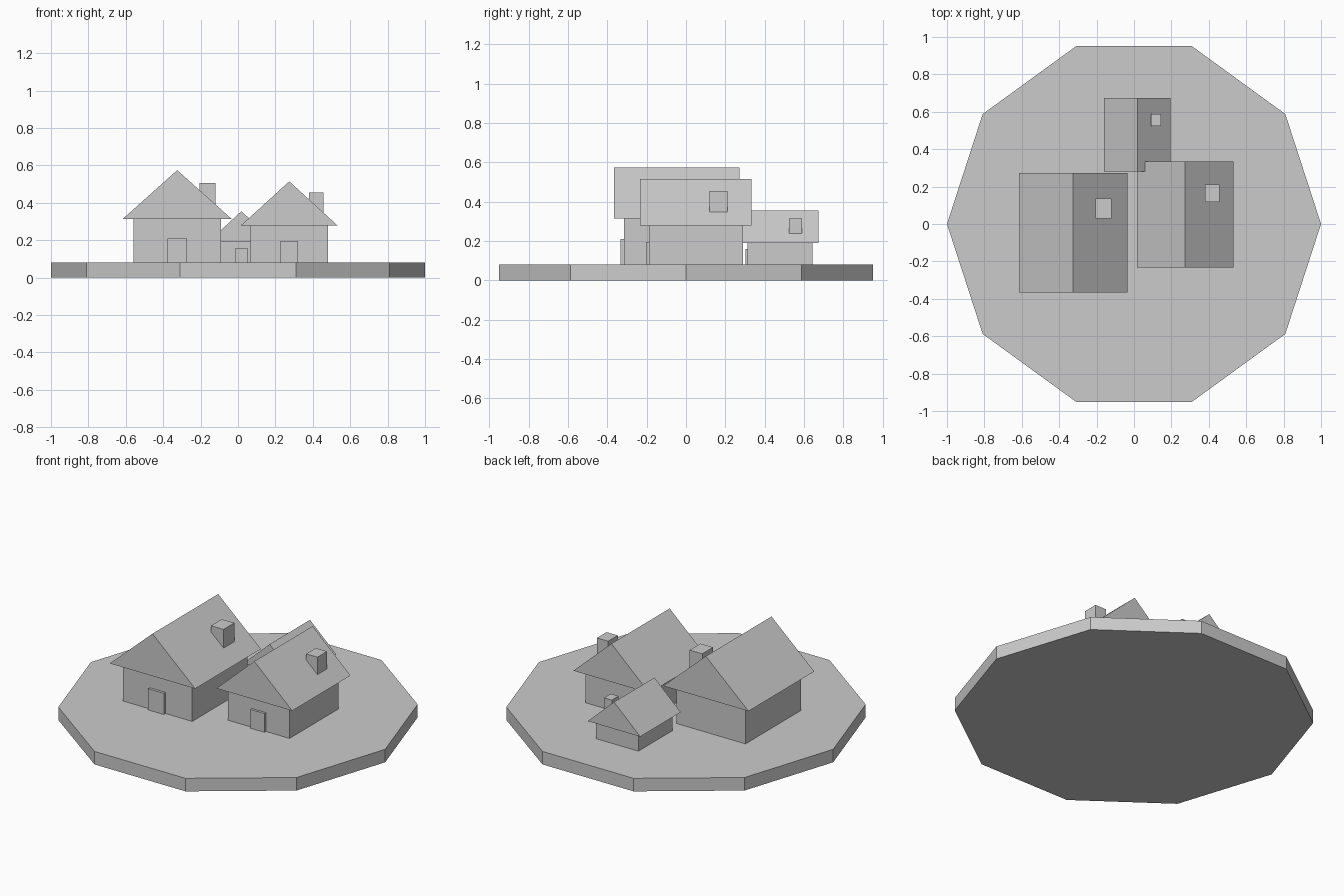
import bpy, bmesh

if "Cube" in bpy.data.objects:
    bpy.data.objects.remove(bpy.data.objects["Cube"], do_unlink=True)

grey = bpy.data.materials.new("plain_grey")
grey.use_nodes = True
grey.diffuse_color = (0.6, 0.6, 0.6, 1)
grey.node_tree.nodes["Principled BSDF"].inputs["Base Color"].default_value = (0.6, 0.6, 0.6, 1)

GROUND = 0.08


def finish(name, bm):
    bmesh.ops.recalc_face_normals(bm, faces=bm.faces)
    mesh = bpy.data.meshes.new(name)
    bm.to_mesh(mesh)
    bm.free()
    mesh.materials.append(grey)
    obj = bpy.data.objects.new(name, mesh)
    bpy.context.collection.objects.link(obj)
    return obj


def extrude_y(name, profile, y0, y1):
    """Sweep an (x, z) outline from y0 to y1."""
    bm = bmesh.new()
    face = bm.faces.new([bm.verts.new((x, y0, z)) for x, z in profile])
    swept = bmesh.ops.extrude_face_region(bm, geom=[face])["geom"]
    verts = [v for v in swept if isinstance(v, bmesh.types.BMVert)]
    bmesh.ops.translate(bm, vec=(0, y1 - y0, 0), verts=verts)
    return finish(name, bm)


def box(name, x, y, z):
    return extrude_y(name, [(x[0], z[0]), (x[1], z[0]), (x[1], z[1]), (x[0], z[1])], *y)


def house(name, cx, cy, size, eave, ridge, chimney_top):
    """Gabled cottage; size scales the plan, heights are absolute."""
    w, d = 0.235 * size, 0.269 * size       # wall half sizes
    rw, rd = 0.29 * size, 0.319 * size      # roof half sizes
    box(name + "_walls", (cx - w, cx + w), (cy - d, cy + d), (GROUND, eave))
    extrude_y(name + "_roof", [(cx - rw, eave), (cx + rw, eave), (cx, ridge)], cy - rd, cy + rd)
    # Door standing slightly proud of the front wall
    dw = 0.053 * size
    box(name + "_door", (cx - dw, cx + dw), (cy - d - 0.016 * size, cy - d + 0.01),
        (GROUND, GROUND + 0.13 * size))
    # Chimney on the +x slope, sunk into the roof
    box(name + "_chimney", (cx + 0.12 * size, cx + 0.206 * size),
        (cy + 0.077 * size, cy + 0.182 * size), (eave + 0.02, chimney_top))


# Ten-sided ground slab
bm = bmesh.new()
bmesh.ops.create_cone(bm, cap_ends=True, segments=10, radius1=1, radius2=1, depth=GROUND)
lead = max(bm.verts, key=lambda v: v.co.x)
if lead.co.x < 0.99:    # keep a corner pointing along +x
    from mathutils import Matrix
    import math
    bmesh.ops.rotate(bm, verts=bm.verts, matrix=Matrix.Rotation(math.pi / 10, 3, "Z"))
bmesh.ops.translate(bm, verts=bm.verts, vec=(0, 0, GROUND / 2))
finish("ground_slab", bm)

house("large_house", -0.325, -0.047, 1.0, 0.315, 0.575, 0.505)
house("medium_house", 0.274, 0.05, 0.887, 0.28, 0.515, 0.455)
house("small_house", 0.018, 0.477, 0.615, 0.19, 0.355, 0.315)
